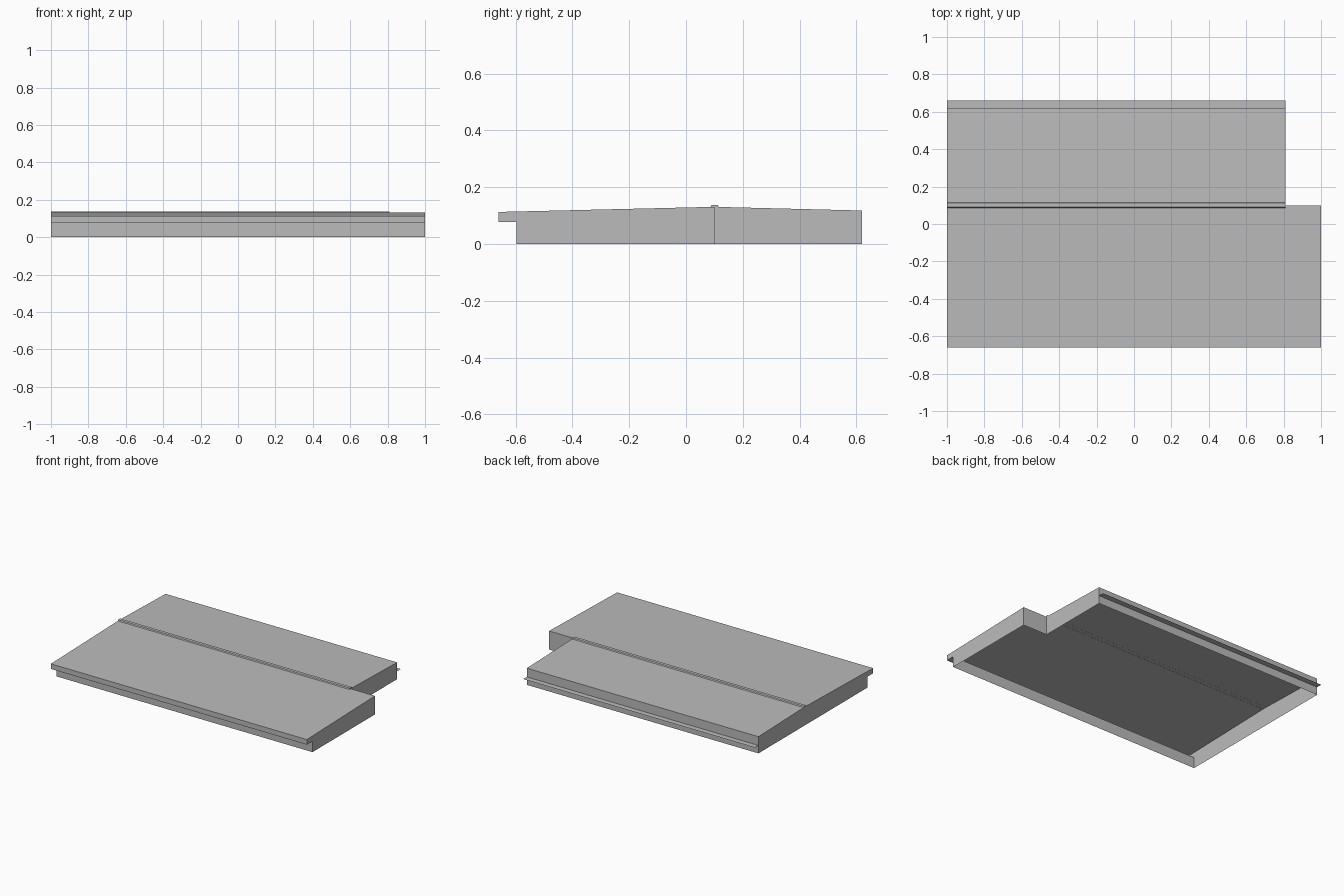
import bpy
import bmesh

# Remove the default cube
if "Cube" in bpy.data.objects:
    bpy.data.objects.remove(bpy.data.objects["Cube"], do_unlink=True)

grey = bpy.data.materials.new("plain_grey")
grey.use_nodes = True
colour = (0.5, 0.5, 0.5, 1.0)
grey.diffuse_color = colour
grey.node_tree.nodes["Principled BSDF"].inputs["Base Color"].default_value = colour


def sweep(name, path, x0, x1, caps=True):
    """Sweep an open (y, z) path along x as a thin shell, closing the ends."""
    bm = bmesh.new()
    left = [bm.verts.new((x0, y, z)) for y, z in path]
    right = [bm.verts.new((x1, y, z)) for y, z in path]
    for i in range(len(path) - 1):
        bm.faces.new((left[i], right[i], right[i + 1], left[i + 1]))
    if caps:
        bm.faces.new(left)
        bm.faces.new(right[::-1])
    mesh = bpy.data.meshes.new(name)
    bm.to_mesh(mesh)
    bm.free()
    mesh.materials.append(grey)
    obj = bpy.data.objects.new(name, mesh)
    bpy.context.collection.objects.link(obj)
    return obj


# Main dimensions
LEFT, RIGHT, NOTCH = -1.0, 1.0, 0.81
RIDGE_Y, RIDGE_Z = 0.1, 0.131
BACK_Y, BACK_Z = 0.62, 0.118
EAVE_Y, SOFFIT_Z = -0.66, 0.077
FRONT_Y = -0.597

# Front half: wall, overhanging eave and roof slope, open underneath
front = [(FRONT_Y, 0), (FRONT_Y, SOFFIT_Z), (EAVE_Y, SOFFIT_Z),
         (EAVE_Y, 0.113), (RIDGE_Y, RIDGE_Z)]
sweep("front_wall_and_roof", front, LEFT, RIGHT, caps=False)

# Gable ends of the front half
for name, x, flip in (("front_gable_right", LEFT, False), ("front_gable_left", RIGHT, True)):
    outline = front + [(RIDGE_Y, 0)]
    bm = bmesh.new()
    verts = [bm.verts.new((x, y, z)) for y, z in outline]
    # the left-hand gable is cut out of the shell where the back half joins
    bm.faces.new(verts[::-1] if flip else verts)
    mesh = bpy.data.meshes.new(name)
    bm.to_mesh(mesh)
    bm.free()
    mesh.materials.append(grey)
    bpy.context.collection.objects.link(bpy.data.objects.new(name, mesh))

# Back half: shorter roof slope, back wall and its end walls
back = [(RIDGE_Y, 0), (RIDGE_Y, RIDGE_Z), (BACK_Y, BACK_Z), (BACK_Y, 0)]
back_half = sweep("back_wall_and_roof", back, LEFT, NOTCH)
bm = bmesh.new()
bm.from_mesh(back_half.data)
# open the inside between the two halves
inner = [f for f in bm.faces if f.normal.y < -0.9]
bmesh.ops.delete(bm, geom=inner, context="FACES_ONLY")
bm.to_mesh(back_half.data)
bm.free()

# Wall closing the notch at the back corner
sweep("notch_wall", [(RIDGE_Y, RIDGE_Z), (RIDGE_Y, 0)], NOTCH, RIGHT, caps=False)

# Ridge cap
sweep("ridge_cap", [(0.086, 0.13), (0.09, 0.138), (0.112, 0.138), (0.116, 0.13)], LEFT, NOTCH)

# Thin ledge along the back wall
sweep("back_ledge", [(BACK_Y, 0.056), (0.66, 0.056)], LEFT, NOTCH, caps=False)
